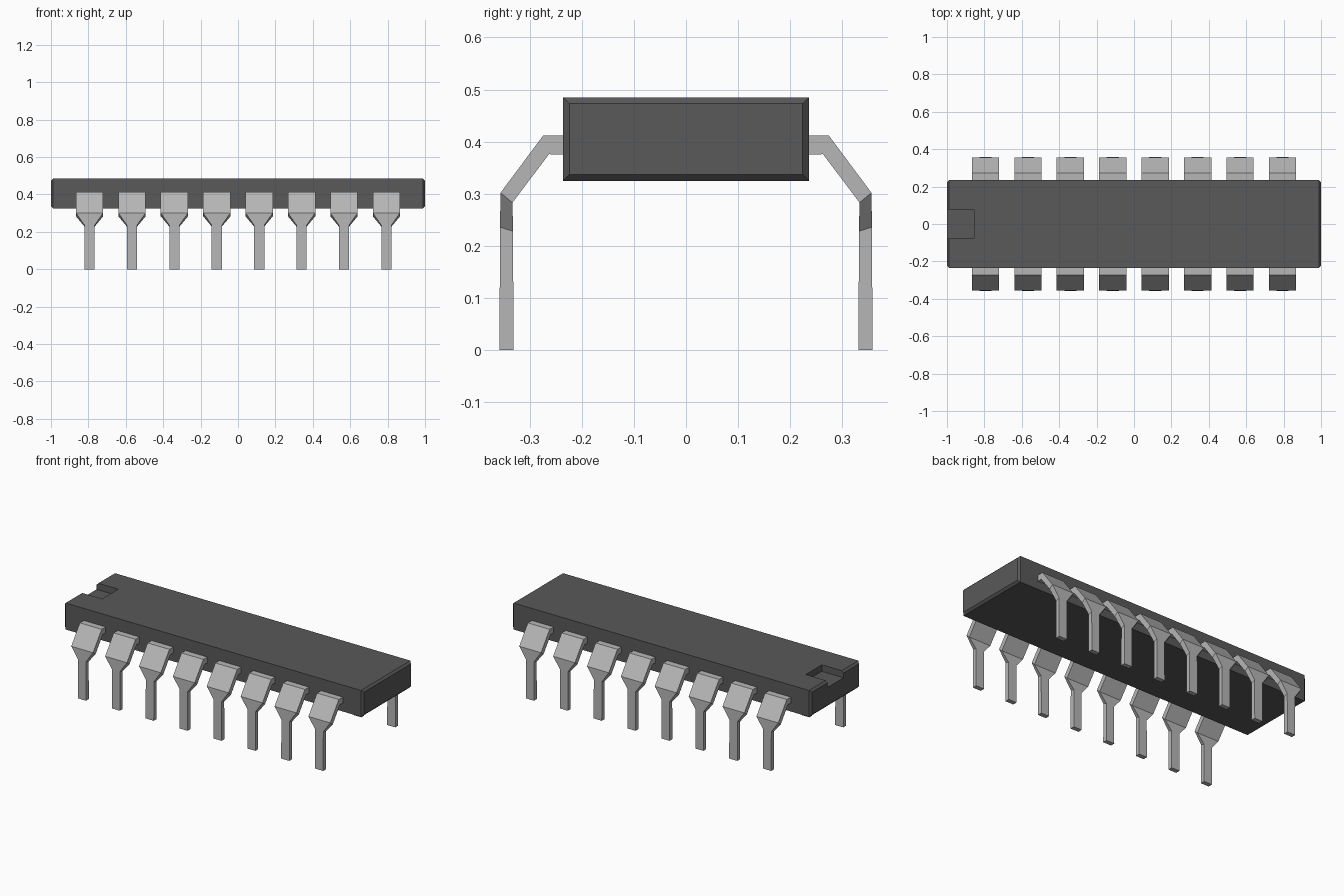
import bpy, bmesh

if "Cube" in bpy.data.objects:
    bpy.data.objects.remove(bpy.data.objects["Cube"], do_unlink=True)


def material(name, value):
    m = bpy.data.materials.new(name)
    m.use_nodes = True
    col = (value, value, value, 1)
    m.diffuse_color = col
    m.node_tree.nodes["Principled BSDF"].inputs["Base Color"].default_value = col
    return m


BODY = material("dark grey plastic", 0.10)
METAL = material("light grey metal", 0.47)


def loft(name, rings, mat):
    """Skin a row of four-point rings and cap both ends."""
    bm = bmesh.new()
    loops = [[bm.verts.new(p) for p in ring] for ring in rings]
    for a, b in zip(loops, loops[1:]):
        for i in range(4):
            j = (i + 1) % 4
            bm.faces.new((a[i], a[j], b[j], b[i]))
    bm.faces.new(loops[0])
    bm.faces.new(loops[-1])
    bmesh.ops.recalc_face_normals(bm, faces=bm.faces)
    me = bpy.data.meshes.new(name)
    bm.to_mesh(me)
    bm.free()
    me.materials.append(mat)
    ob = bpy.data.objects.new(name, me)
    bpy.context.collection.objects.link(ob)
    return ob


def section(x, y, z0, z1):
    return [(x, -y, z0), (x, y, z0), (x, y, z1), (x, -y, z1)]


# Body: long block with chamfered ends
Y, Z0, Z1, C = 0.236, 0.325, 0.485, 0.012
body = loft("body", [section(-1, Y - C, Z0 + C, Z1 - C), section(-1 + C, Y, Z0, Z1),
                     section(1 - C, Y, Z0, Z1), section(1, Y - C, Z0 + C, Z1 - C)], BODY)

# Orientation notch cut into the left-hand end of the top
cutter = loft("notch_cutter", [section(-1.1, 0.077, 0.445, 0.6),
                               section(-0.855, 0.077, 0.445, 0.6)], BODY)
cutter.hide_render = True
mod = body.modifiers.new("notch", 'BOOLEAN')
mod.operation = 'DIFFERENCE'
mod.solver = 'EXACT'
mod.object = cutter
bpy.context.view_layer.objects.active = body
bpy.ops.object.modifier_apply(modifier=mod.name)
bpy.data.objects.remove(cutter, do_unlink=True)

# Pins: outer y, outer z, inner y, inner z, half width
PROFILE = [(0.236, 0.412, 0.236, 0.375, 0.073),
           (0.274, 0.412, 0.263, 0.376, 0.073),
           (0.356, 0.302, 0.333, 0.283, 0.073),
           (0.357, 0.236, 0.332, 0.228, 0.027),
           (0.358, 0.0, 0.331, 0.0, 0.027)]
for side, s in (("front", -1), ("back", 1)):
    for i in range(8):
        x = (i - 3.5) * 0.2267
        rings = [[(x - w, s * yo, zo), (x + w, s * yo, zo),
                  (x + w, s * yi, zi), (x - w, s * yi, zi)]
                 for yo, zo, yi, zi, w in PROFILE]
        loft(f"{side}_pin_{i + 1}", rings, METAL)
